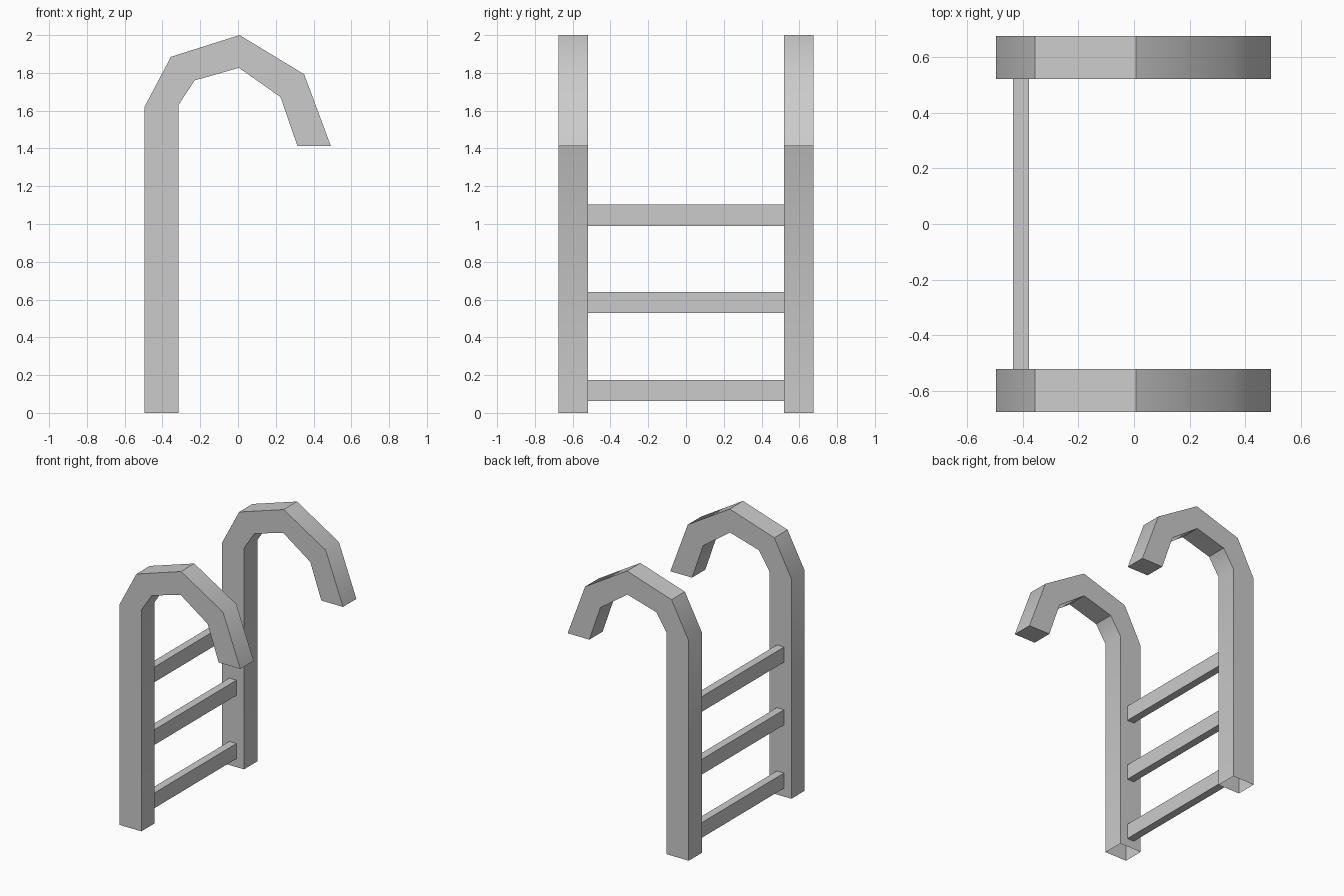
import bpy, bmesh
from math import radians

if "Cube" in bpy.data.objects:
    bpy.data.objects.remove(bpy.data.objects["Cube"])

# Paired outer / inner points (x, z) along the hooked rail
OUTER = [(-0.495, 0), (-0.495, 1.62), (-0.355, 1.885), (0.008, 2.0), (0.35, 1.793), (0.492, 1.412)]
INNER = [(-0.315, 0), (-0.315, 1.63), (-0.23, 1.76), (0.005, 1.827), (0.225, 1.672), (0.315, 1.412)]
RAIL_IN, RAIL_OUT = 0.52, 0.675


def tube(name, rings, cap_end=False):
    """Skin a series of four-point rings into a square tube."""
    bm = bmesh.new()
    rows = [[bm.verts.new(p) for p in ring] for ring in rings]
    for a, b in zip(rows, rows[1:]):
        for i in range(4):
            j = (i + 1) % 4
            bm.faces.new((a[i], a[j], b[j], b[i]))
    if cap_end:
        bm.faces.new(rows[-1])
    bmesh.ops.recalc_face_normals(bm, faces=bm.faces)
    mesh = bpy.data.meshes.new(name)
    bm.to_mesh(mesh)
    bm.free()
    mesh.shade_smooth()
    mesh.set_sharp_from_angle(angle=radians(40))
    obj = bpy.data.objects.new(name, mesh)
    bpy.context.collection.objects.link(obj)
    return obj


# Hooked side rails, open at the foot and closed at the hook tip
for side, s in (("front", -1), ("back", 1)):
    y0, y1 = s * RAIL_IN, s * RAIL_OUT
    rings = [[(ox, y0, oz), (ox, y1, oz), (ix, y1, iz), (ix, y0, iz)]
             for (ox, oz), (ix, iz) in zip(OUTER, INNER)]
    tube(side + "_rail", rings, cap_end=True)

# Rungs between the rails
for n, (z0, z1) in enumerate([(0.062, 0.174), (0.528, 0.64), (0.99, 1.102)], 1):
    rings = [[(-0.435, y, z0), (-0.377, y, z0), (-0.377, y, z1), (-0.435, y, z1)]
             for y in (-RAIL_IN, RAIL_IN)]
    tube(f"rung_{n}", rings)
